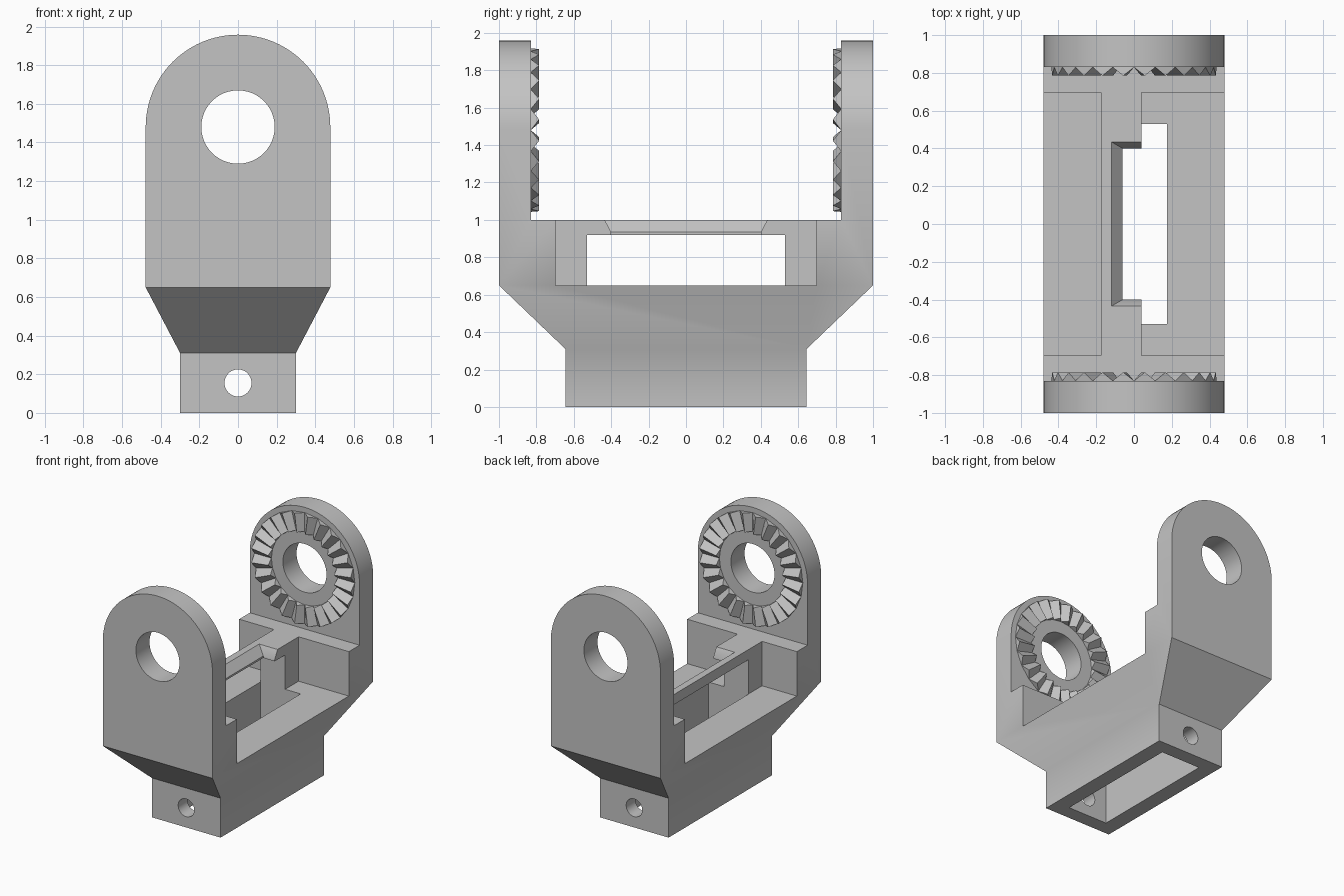
import bpy, bmesh, math

cube = bpy.data.objects.get("Cube")
if cube:
    bpy.data.objects.remove(cube, do_unlink=True)

mat = bpy.data.materials.new("light grey")
mat.use_nodes = True
GREY = (0.55, 0.55, 0.55, 1)
mat.diffuse_color = GREY
mat.node_tree.nodes["Principled BSDF"].inputs["Base Color"].default_value = GREY


def finish(name, bm):
    bmesh.ops.recalc_face_normals(bm, faces=bm.faces)
    mesh = bpy.data.meshes.new(name)
    bm.to_mesh(mesh)
    bm.free()
    mesh.materials.append(mat)
    ob = bpy.data.objects.new(name, mesh)
    bpy.context.collection.objects.link(ob)
    return ob


def loft(name, rings):
    """Closed solid through rings that have equal point counts."""
    bm = bmesh.new()
    loops = [[bm.verts.new(p) for p in ring] for ring in rings]
    n = len(loops[0])
    for a, b in zip(loops, loops[1:]):
        for i in range(n):
            j = (i + 1) % n
            bm.faces.new((a[i], a[j], b[j], b[i]))
    bm.faces.new(loops[0])
    bm.faces.new(loops[-1])
    return finish(name, bm)


def rect(x0, x1, y0, y1, z):
    return [(x0, y0, z), (x1, y0, z), (x1, y1, z), (x0, y1, z)]


def box(name, x0, x1, y0, y1, z0, z1):
    return loft(name, [rect(x0, x1, y0, y1, z0), rect(x0, x1, y0, y1, z1)])


def extrude_y(name, profile, y0, y1):
    return loft(name, [[(x, y, z) for x, z in profile] for y in (y0, y1)])


def arc(r, z, start, end, n):
    steps = [start + (end - start) * i / n for i in range(n + 1)]
    return [(r * math.cos(a), z + r * math.sin(a)) for a in steps]


def combine(target, tool, operation):
    mod = target.modifiers.new("boolean", 'BOOLEAN')
    mod.operation = operation
    mod.solver = 'EXACT'
    mod.object = tool
    bpy.context.view_layer.update()
    graph = bpy.context.evaluated_depsgraph_get()
    mesh = bpy.data.meshes.new_from_object(target.evaluated_get(graph))
    target.modifiers.clear()
    target.data = mesh
    bpy.data.objects.remove(tool, do_unlink=True)


W, PIVOT, SHOULDER, DECK = 0.478, 1.48, 0.65, 1.0
PLATE_IN, TIP = 0.83, 0.785

# Foot and flared body
frame = loft("bracket_frame", [rect(-x, x, -y, y, z) for x, y, z in
                               ((0.3, 0.645, 0), (0.3, 0.645, 0.31), (W, 1, SHOULDER))])

# Round-topped arms with the end blocks between them
arm_profile = [(-W, SHOULDER), (W, SHOULDER)] + arc(W, PIVOT, 0, math.pi, 48)
for s in (-1, 1):
    combine(frame, extrude_y("arm", arm_profile, s * PLATE_IN, s), 'UNION')
    lo, hi = sorted((s * 0.697, s * 0.9))
    combine(frame, box("end_block", -W, W, lo, hi, SHOULDER, DECK), 'UNION')

# Off-centre bridge wall along the middle
combine(frame, box("bridge", -0.175, 0.04, -0.8, 0.8, SHOULDER, DECK), 'UNION')

# Hollow inside, with a bevelled slot through the bridge top
combine(frame, box("cavity", -0.176, 0.175, -0.53, 0.53, -0.1, 0.92), 'DIFFERENCE')
slot = loft("slot", [rect(-0.06, 0.1, -0.4, 0.4, 0.88),
                     rect(-0.06, 0.1, -0.4, 0.4, 0.935),
                     rect(-0.12, 0.1, -0.435, 0.435, DECK),
                     rect(-0.12, 0.1, -0.435, 0.435, 1.1)])
combine(frame, slot, 'DIFFERENCE')

# Pivot bore and bolt hole
for r, z in ((0.19, PIVOT), (0.07, 0.155)):
    combine(frame, extrude_y("bore", arc(r, z, 0, math.tau, 48)[:-1], -1.2, 1.2), 'DIFFERENCE')

# Clean the flat faces and smooth the curved ones
bm = bmesh.new()
bm.from_mesh(frame.data)
bmesh.ops.remove_doubles(bm, verts=bm.verts, dist=0.0002)
bmesh.ops.dissolve_limit(bm, angle_limit=math.radians(0.5), verts=bm.verts, edges=bm.edges)
bm.to_mesh(frame.data)
bm.free()
frame.data.materials.clear()
frame.data.materials.append(mat)
for p in frame.data.polygons:
    p.material_index = 0
bpy.ops.object.select_all(action='DESELECT')
frame.select_set(True)
bpy.context.view_layer.objects.active = frame
bpy.ops.object.shade_smooth_by_angle(angle=math.radians(30))


# Rings of radial teeth on the inner arm faces
def tooth_ring(name, side, count=24, r_in=0.29, r_out=0.437):
    bm = bmesh.new()
    step = math.tau / count

    def point(r, a, y):
        return bm.verts.new((r * math.sin(a), side * y, PIVOT + r * math.cos(a)))

    for k in range(count):
        ends = [[point(r, (k + f) * step, y) for f, y in
                 ((0, PLATE_IN), (0.5, TIP), (1, PLATE_IN))] for r in (r_in, r_out)]
        for tri in ends:
            bm.faces.new(tri)
        for i in range(3):
            j = (i + 1) % 3
            bm.faces.new((ends[0][i], ends[0][j], ends[1][j], ends[1][i]))
    return finish(name, bm)


tooth_ring("front_teeth", -1)
tooth_ring("back_teeth", 1)
